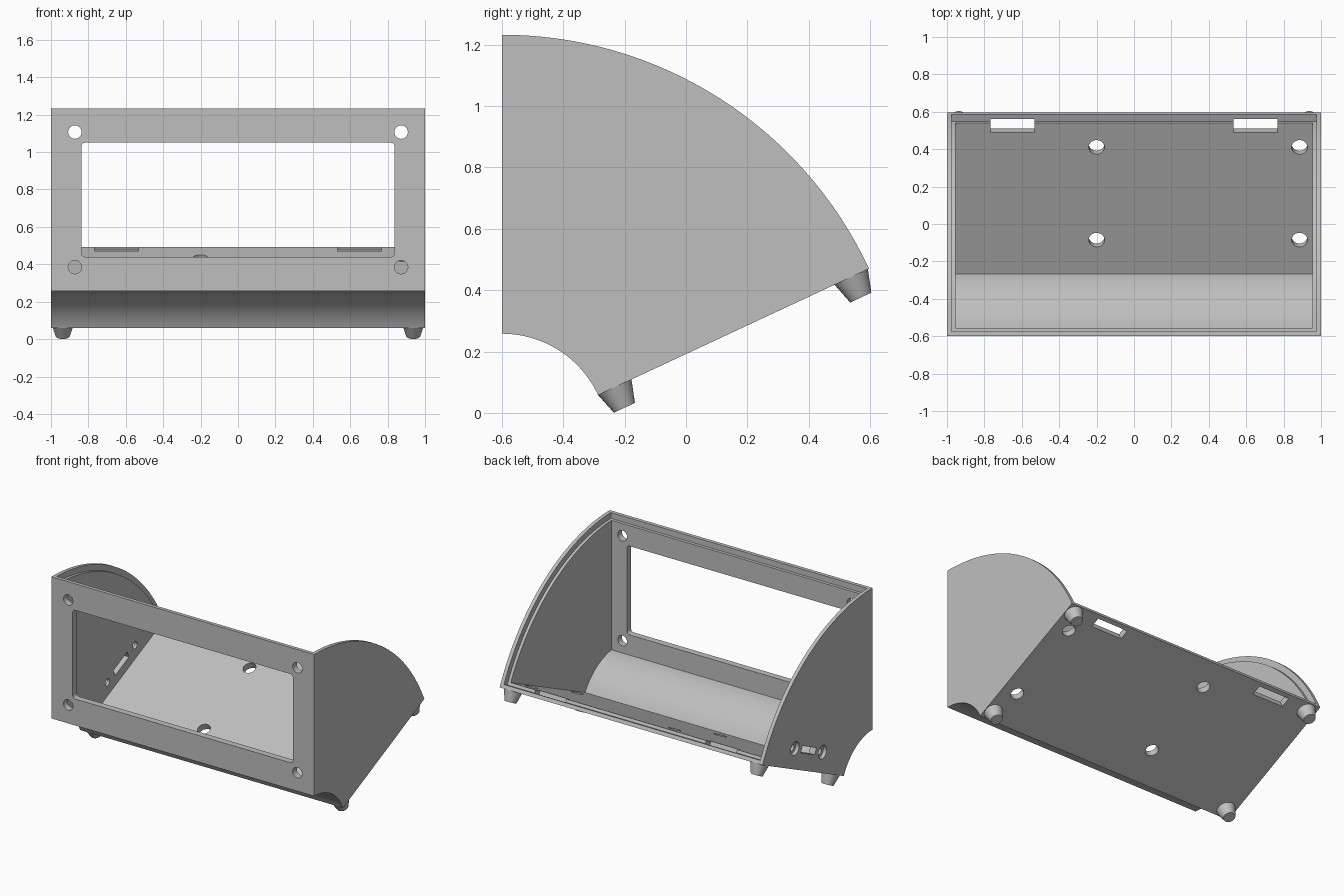
import bpy, bmesh
from math import radians, sin, cos, asin, acos, pi
from mathutils import Matrix

if "Cube" in bpy.data.objects:
    bpy.data.objects.remove(bpy.data.objects["Cube"], do_unlink=True)

grey = bpy.data.materials.new("plain_grey")
grey.use_nodes = True
COLOUR = (0.52, 0.52, 0.52, 1)
grey.diffuse_color = COLOUR
grey.node_tree.nodes["Principled BSDF"].inputs["Base Color"].default_value = COLOUR

TILT = radians(25)
R_OUT, R_IN = 1.32, 0.346
WALL, SKIN, LIP = 0.045, 0.025, 0.04

# Frames: the arc centre, the tilted base, and profile planes facing x and y
CENTRE = Matrix.Translation((0, -0.6, -0.088))
BASE = CENTRE @ Matrix.Rotation(TILT, 4, 'X')
FACE_X = Matrix(((0, 0, 1, 0), (1, 0, 0, 0), (0, 1, 0, 0), (0, 0, 0, 1)))
FACE_Y = Matrix.Rotation(pi / 2, 4, 'X')


def finish(name, bm):
    bmesh.ops.recalc_face_normals(bm, faces=bm.faces)
    mesh = bpy.data.meshes.new(name)
    bm.to_mesh(mesh)
    bm.free()
    mesh.materials.append(grey)
    obj = bpy.data.objects.new(name, mesh)
    bpy.context.collection.objects.link(obj)
    return obj


def prism(name, points, depth, matrix):
    """Extrude a flat profile along its local z, centred."""
    bm = bmesh.new()
    face = bm.faces.new([bm.verts.new((x, y, -depth / 2)) for x, y in points])
    new = bmesh.ops.extrude_face_region(bm, geom=[face])["geom"]
    verts = [v for v in new if isinstance(v, bmesh.types.BMVert)]
    bmesh.ops.translate(bm, verts=verts, vec=(0, 0, depth))
    bm.transform(matrix)
    return finish(name, bm)


def sector(r_in, r_out, front, floor, steps=56):
    """Ring sector between an upright front plane and the tilted floor."""
    def arc(r):
        a, b = TILT + asin(floor / r), acos(front / r)
        return [(r * cos(a + (b - a) * i / steps), r * sin(a + (b - a) * i / steps))
                for i in range(steps + 1)]
    return arc(r_out) + arc(r_in)[::-1]


def rounded(w, h, r, steps=8):
    pts = []
    for k, (sx, sy) in enumerate(((1, 1), (-1, 1), (-1, -1), (1, -1))):
        for i in range(steps):
            a = (k + i / (steps - 1)) * pi / 2
            if r * 2 >= min(w, h):
                a = (k + (i + 0.5) / steps) * pi / 2
            pts.append((sx * (w / 2 - r) + r * cos(a), sy * (h / 2 - r) + r * sin(a)))
    return pts


def rect(w, h):
    return [(w / 2, h / 2), (-w / 2, h / 2), (-w / 2, -h / 2), (w / 2, -h / 2)]


def circle(r, n=32):
    return [(r * cos(2 * pi * i / n), r * sin(2 * pi * i / n)) for i in range(n)]


def cut(target, points, depth, matrix):
    cutter = prism("cutter", points, depth, matrix)
    cutter.hide_render = True
    mod = target.modifiers.new("cut", 'BOOLEAN')
    mod.operation, mod.solver, mod.object = 'DIFFERENCE', 'EXACT', cutter
    bpy.context.view_layer.objects.active = target
    bpy.ops.object.modifier_apply(modifier=mod.name)
    bpy.data.objects.remove(cutter, do_unlink=True)


def smooth(obj):
    bpy.ops.object.select_all(action='DESELECT')
    obj.select_set(True)
    bpy.context.view_layer.objects.active = obj
    bpy.ops.object.shade_smooth_by_angle(angle=radians(30))


def at(x, y, z):
    return Matrix.Translation((x, y, z))


# Case: solid sector, hollowed, with a stepped lip around the open curved back
case = prism("case", sector(R_IN, R_OUT, 0, 0), 2, CENTRE @ FACE_X)
cut(case, sector(R_IN + WALL, R_OUT + 0.1, WALL, WALL), 1.91, CENTRE @ FACE_X)
cut(case, sector(R_OUT - LIP, R_OUT + 0.1, SKIN, SKIN), 1.95, CENTRE @ FACE_X)

# Front window and corner screw holes
cut(case, rounded(1.675, 0.61, 0.02), 0.2, at(0, -0.6, 0.745) @ FACE_Y)
for x in (-0.872, 0.872):
    for z in (0.385, 1.107):
        cut(case, circle(0.036), 0.2, at(x, -0.6, z) @ FACE_Y)

# Base mounting holes and rear latch slots
for x in (-0.2, 0.885):
    for u in (0.589, 1.136):
        cut(case, circle(0.042), 0.2, BASE @ at(x, u, 0))
for x in (-0.65, 0.65):
    cut(case, rect(0.235, 0.068), 0.2, BASE @ at(x, 1.258, 0))

# Rounded cable slot in one side
cut(case, rounded(0.196, 0.086, 0.043), 0.2, BASE @ at(1, 0.848, 0.115) @ FACE_X)

# Socket opening with two counterbored screw holes in the other side
cut(case, rect(0.165, 0.045), 0.2, BASE @ at(-1, 0.828, 0.131) @ FACE_X)
for u in (0.663, 0.993):
    cut(case, circle(0.024), 0.2, BASE @ at(-1, u, 0.131) @ FACE_X)
    cut(case, circle(0.045), 0.05, BASE @ at(-1, u, 0.131) @ FACE_X)
smooth(case)

# Tapered feet
for side, x in (("right", -0.937), ("left", 0.937)):
    for end, u in (("front", 0.406), ("rear", 1.256)):
        bm = bmesh.new()
        bmesh.ops.create_cone(bm, cap_ends=True, segments=32, radius1=0.038,
                              radius2=0.06, depth=0.074,
                              matrix=BASE @ at(x, u, -0.037))
        smooth(finish(f"{end}_{side}_foot", bm))
